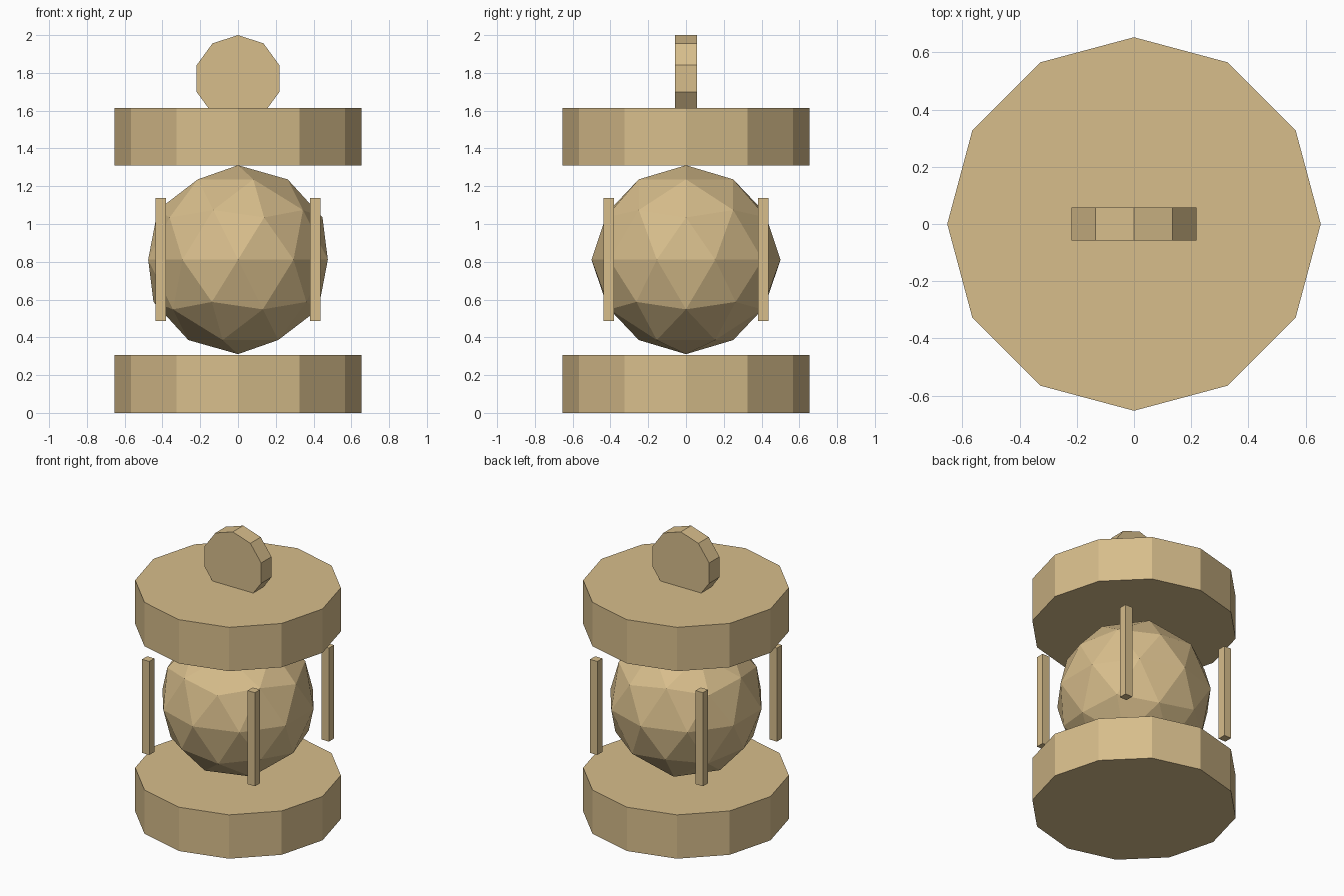
import bpy
import math

if "Cube" in bpy.data.objects:
    bpy.data.objects.remove(bpy.data.objects["Cube"])

tan = bpy.data.materials.new("tan")
tan.diffuse_color = (0.68, 0.51, 0.26, 1)
tan.use_nodes = True
tan.node_tree.nodes["Principled BSDF"].inputs["Base Color"].default_value = tan.diffuse_color


def finish(name):
    ob = bpy.context.object
    ob.name = name
    ob.data.materials.append(tan)
    return ob


def disc(name, sides, radius, depth, loc, rot=(0, 0, 0)):
    bpy.ops.mesh.primitive_cylinder_add(
        vertices=sides, radius=radius, depth=depth, location=loc, rotation=rot)
    return finish(name)


# Twelve-sided base and cap
disc("base", 12, 0.653, 0.306, (0, 0, 0.153))
disc("cap", 12, 0.653, 0.306, (0, 0, 1.462))

# Upright ten-sided handle, sunk into the cap
disc("handle", 10, 0.23, 0.114, (0, 0, 1.77), (math.pi / 2, 0, 0))

# Faceted globe between the discs
bpy.ops.mesh.primitive_ico_sphere_add(subdivisions=2, radius=0.5, location=(0, 0, 0.811))
finish("globe")

# Four corner bars around the globe
for sx, side in ((-1, "left"), (1, "right")):
    for sy, end in ((-1, "front"), (1, "back")):
        bpy.ops.mesh.primitive_cube_add(size=1, location=(sx * 0.408, sy * 0.408, 0.812))
        bar = finish(f"bar_{end}_{side}")
        bar.scale = (0.056, 0.056, 0.653)
